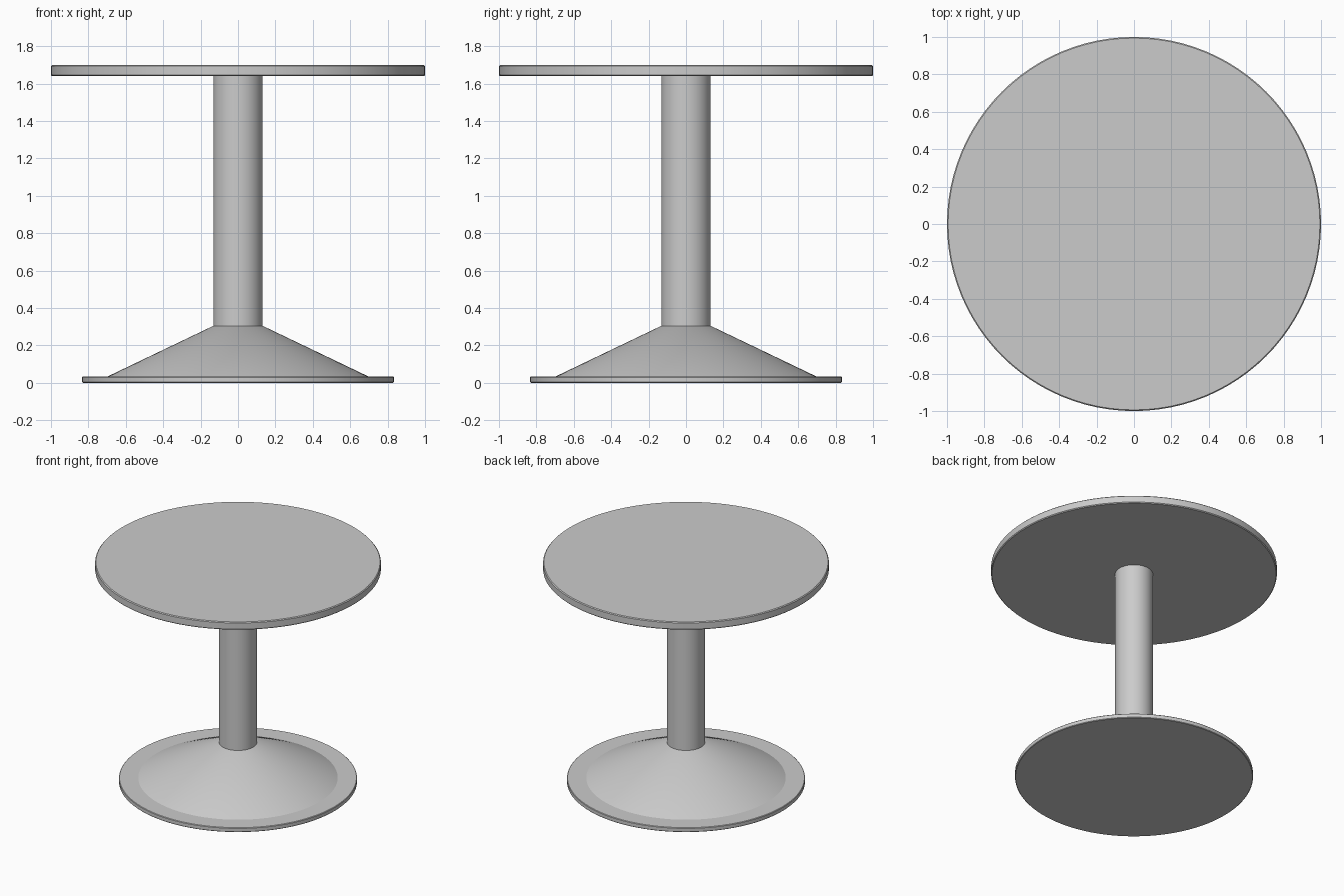
import bpy, bmesh, math

if "Cube" in bpy.data.objects:
    bpy.data.objects.remove(bpy.data.objects["Cube"])

SIDES = 96

grey = bpy.data.materials.new("light grey")
grey.diffuse_color = (0.6, 0.6, 0.6, 1)
grey.use_nodes = True
grey.node_tree.nodes["Principled BSDF"].inputs["Base Color"].default_value = grey.diffuse_color


def turned(name, profile):
    """Closed solid of revolution from (radius, height) points, bottom to top."""
    bm = bmesh.new()
    rings = [[bm.verts.new((r * math.cos(2 * math.pi * i / SIDES),
                            r * math.sin(2 * math.pi * i / SIDES), z))
              for i in range(SIDES)] for r, z in profile]
    for low, high in zip(rings, rings[1:]):
        for i in range(SIDES):
            j = (i + 1) % SIDES
            bm.faces.new((low[i], low[j], high[j], high[i]))
    bm.faces.new(rings[0][::-1])
    bm.faces.new(rings[-1])
    mesh = bpy.data.meshes.new(name)
    bm.to_mesh(mesh)
    bm.free()
    mesh.materials.append(grey)
    obj = bpy.data.objects.new(name, mesh)
    bpy.context.collection.objects.link(obj)
    bpy.ops.object.select_all(action='DESELECT')
    obj.select_set(True)
    bpy.context.view_layer.objects.active = obj
    bpy.ops.object.shade_smooth_by_angle(angle=math.radians(30))
    return obj


def disc(name, radius, z0, z1, c):
    """Round slab with small chamfered rims."""
    return turned(name, [(radius - c, z0), (radius, z0 + c),
                         (radius, z1 - c), (radius - c, z1)])


# Round top, floor plate
disc("table_top", 1.0, 1.64, 1.70, 0.006)
disc("base_plate", 0.833, 0.0, 0.034, 0.004)

# Conical foot and straight column
turned("base_cone", [(0.70, 0.033), (0.132, 0.305)])
turned("column", [(0.132, 0.30), (0.132, 1.641)])
